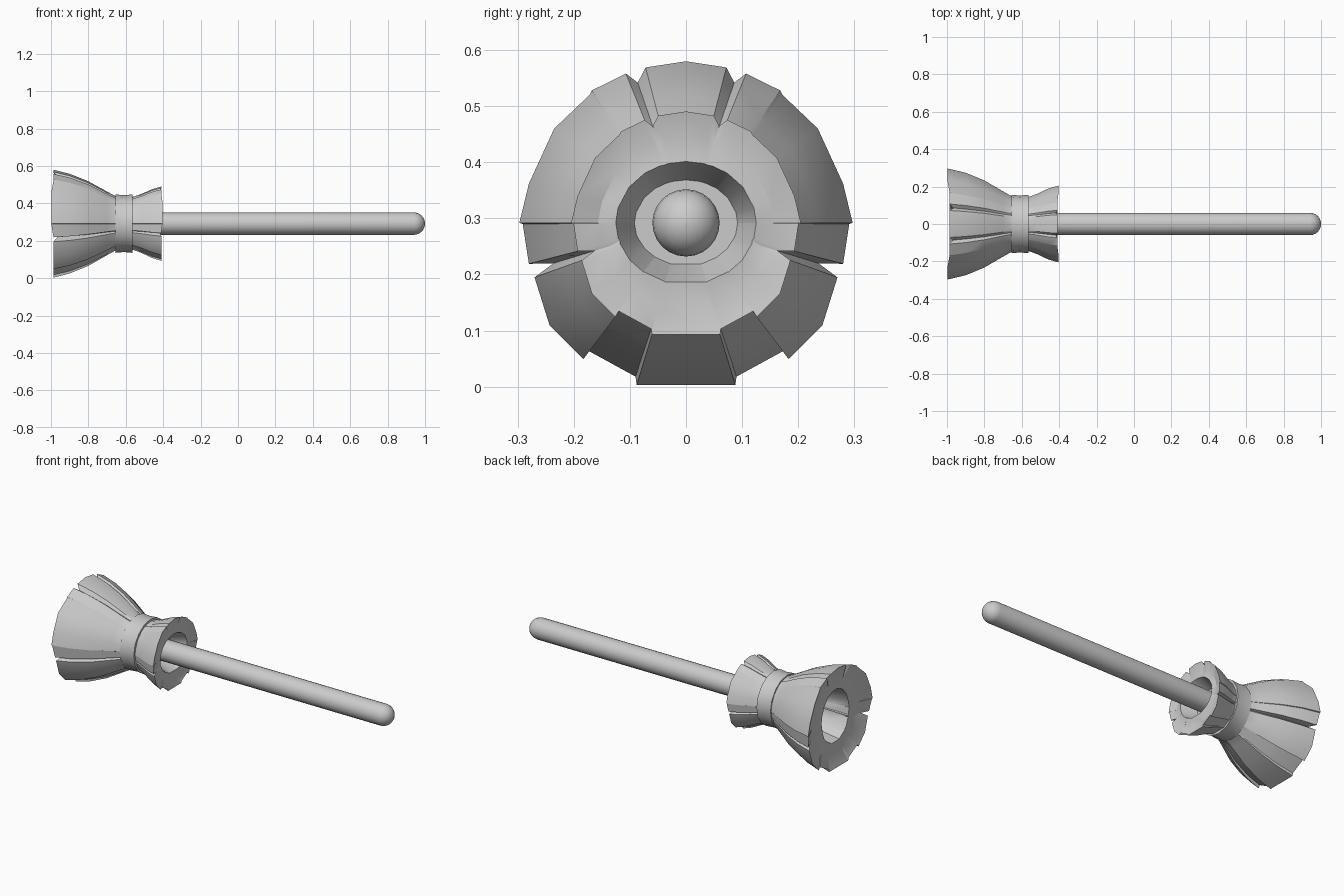
import bpy, bmesh, math

cube = bpy.data.objects.get("Cube")
if cube:
    bpy.data.objects.remove(cube)

AXIS_Z = 0.292

grey = bpy.data.materials.new("plain grey")
grey.use_nodes = True
grey.diffuse_color = (0.6, 0.6, 0.6, 1)
grey.node_tree.nodes["Principled BSDF"].inputs["Base Color"].default_value = (0.6, 0.6, 0.6, 1)


def loft(name, rings, angle, caps=True):
    """Join rings of points lying along the x axis into one skin."""
    bm = bmesh.new()
    rows = [[bm.verts.new(p) for p in ring] for ring in rings]
    n = len(rows[0])
    for a, b in zip(rows, rows[1:]):
        for i in range(n):
            j = (i + 1) % n
            bm.faces.new((a[i], a[j], b[j], b[i]))
    if caps:
        bm.faces.new(rows[0])
        bm.faces.new(rows[-1])
    else:
        for i in range(n):
            j = (i + 1) % n
            bm.faces.new((rows[-1][i], rows[-1][j], rows[0][j], rows[0][i]))
    bmesh.ops.recalc_face_normals(bm, faces=bm.faces)
    mesh = bpy.data.meshes.new(name)
    bm.to_mesh(mesh)
    bm.free()
    mesh.materials.append(grey)
    obj = bpy.data.objects.new(name, mesh)
    bpy.context.collection.objects.link(obj)
    bpy.ops.object.select_all(action="DESELECT")
    obj.select_set(True)
    bpy.context.view_layer.objects.active = obj
    bpy.ops.object.shade_smooth_by_angle(angle=math.radians(angle))
    return obj


def circle(x, r, n):
    return [(x, r * math.sin(math.tau * i / n), AXIS_Z + r * math.cos(math.tau * i / n))
            for i in range(n)]


# Bristle cross-section: one half of the clumped outline, mirrored across y
half = [(0, .288), (.072, .277), (.086, .25), (.107, .266), (.168, .236), (.172, .228),
        (.235, .168), (.28, .07), (.297, 0), (.291, -.002), (.28, -.073), (.236, -.072),
        (.27, -.097), (.243, -.183), (.183, -.243), (.174, -.228), (.09, -.274),
        (.088, -.289)]
outline = half + [(-y, z) for y, z in reversed(half[1:])]
NOTCH = 0.265


def section(x, size, clump, wide=1, tall=1, flare=0):
    """Outline scaled to a radius; clump 0 is round, 1 is fully notched."""
    ring = []
    for y, z in outline:
        r = math.hypot(y, z)
        k = size * (clump / 0.29 + (1 - clump) / r)
        out = flare * (1 if abs(y) > .2 and z > -.05 else 0.3)
        if r < NOTCH:
            out = -flare
        ring.append((x + out, y * k * wide, AXIS_Z + z * k * tall))
    return ring


# Bristles: hollow brush end, pinched waist, short flared collar with a socket
loft("bristles", [
    section(-.74, .09, 0),
    section(-.86, .125, .2, .95, 1.1),
    section(-.965, .14, .4, .9, 1.1),
    section(-.965, .22, .8),
    section(-.982, .29, 1, flare=-.016),
    section(-.90, .268, .95),
    section(-.80, .228, .85),
    section(-.70, .172, .6),
    section(-.64, .14, .3),
    section(-.58, .138, .3),
    section(-.52, .158, .6),
    section(-.46, .185, .85),
    section(-.412, .2, 1, flare=.008),
    section(-.42, .155, .6),
    section(-.415, .119, .1, 1.05, .92),
    section(-.50, .085, 0, 1.08, .9),
], 28)

# Binding band round the waist
loft("binding_band", [circle(x, r, 16) for x, r in
     [(-.655, .13), (-.655, .156), (-.61, .152), (-.565, .156), (-.565, .13)]], 35, caps=False)

# Handle with a domed tip
R = 0.06
dome = [(1 - R + R * math.sin(t), R * math.cos(t))
        for t in [math.radians(a) for a in (15, 30, 45, 60, 75, 88)]]
loft("handle", [circle(x, r, 24) for x, r in [(-.55, R), (1 - R, R)] + dome], 40)
